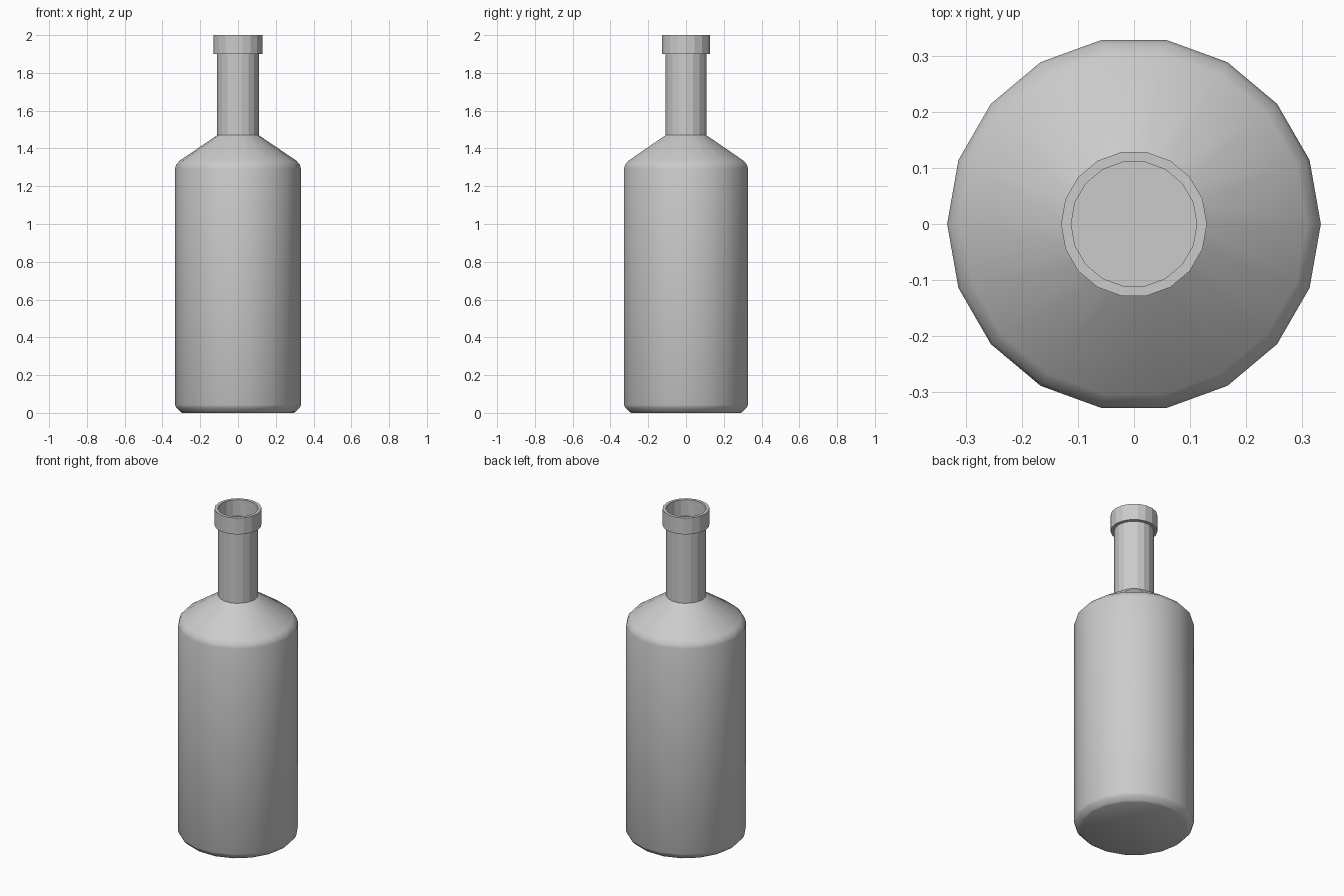
import bpy, bmesh, math

if "Cube" in bpy.data.objects:
    bpy.data.objects.remove(bpy.data.objects["Cube"])

SIDES = 18


def lathe(name, profile, smooth=False, closed=False, cap_start=False, cap_end=False):
    """Spin a (radius, z) profile around the z axis."""
    bm = bmesh.new()
    rings = []
    for r, z in profile:
        rings.append([bm.verts.new((r * math.cos(2 * math.pi * i / SIDES),
                                    r * math.sin(2 * math.pi * i / SIDES), z))
                      for i in range(SIDES)])
    pairs = list(zip(rings, rings[1:]))
    if closed:
        pairs.append((rings[-1], rings[0]))
    for a, b in pairs:
        for i in range(SIDES):
            j = (i + 1) % SIDES
            bm.faces.new((a[i], a[j], b[j], b[i]))
    if cap_start:
        bm.faces.new(rings[0][::-1])
    if cap_end:
        bm.faces.new(rings[-1])
    bmesh.ops.recalc_face_normals(bm, faces=bm.faces)
    mesh = bpy.data.meshes.new(name)
    bm.to_mesh(mesh)
    bm.free()
    obj = bpy.data.objects.new(name, mesh)
    bpy.context.collection.objects.link(obj)
    if smooth:
        bpy.ops.object.select_all(action='DESELECT')
        obj.select_set(True)
        bpy.context.view_layer.objects.active = obj
        bpy.ops.object.shade_smooth_by_angle(angle=math.radians(40))
    return obj


# Body with chamfered base and sloping shoulder
lathe("bottle_body",
      [(0.295, 0.0), (0.305, 0.006), (0.326, 0.027), (0.333, 0.042),
       (0.333, 1.295), (0.327, 1.315), (0.308, 1.336), (0.11, 1.47)],
      smooth=True, cap_start=True)

# Neck, faceted, and the lip with a recessed mouth: one continuous surface
lathe("bottle_neck_and_lip",
      [(0.11, 1.47), (0.11, 1.90), (0.13, 1.90), (0.13, 2.0),
       (0.112, 2.0), (0.112, 1.90)],
      cap_end=True)
